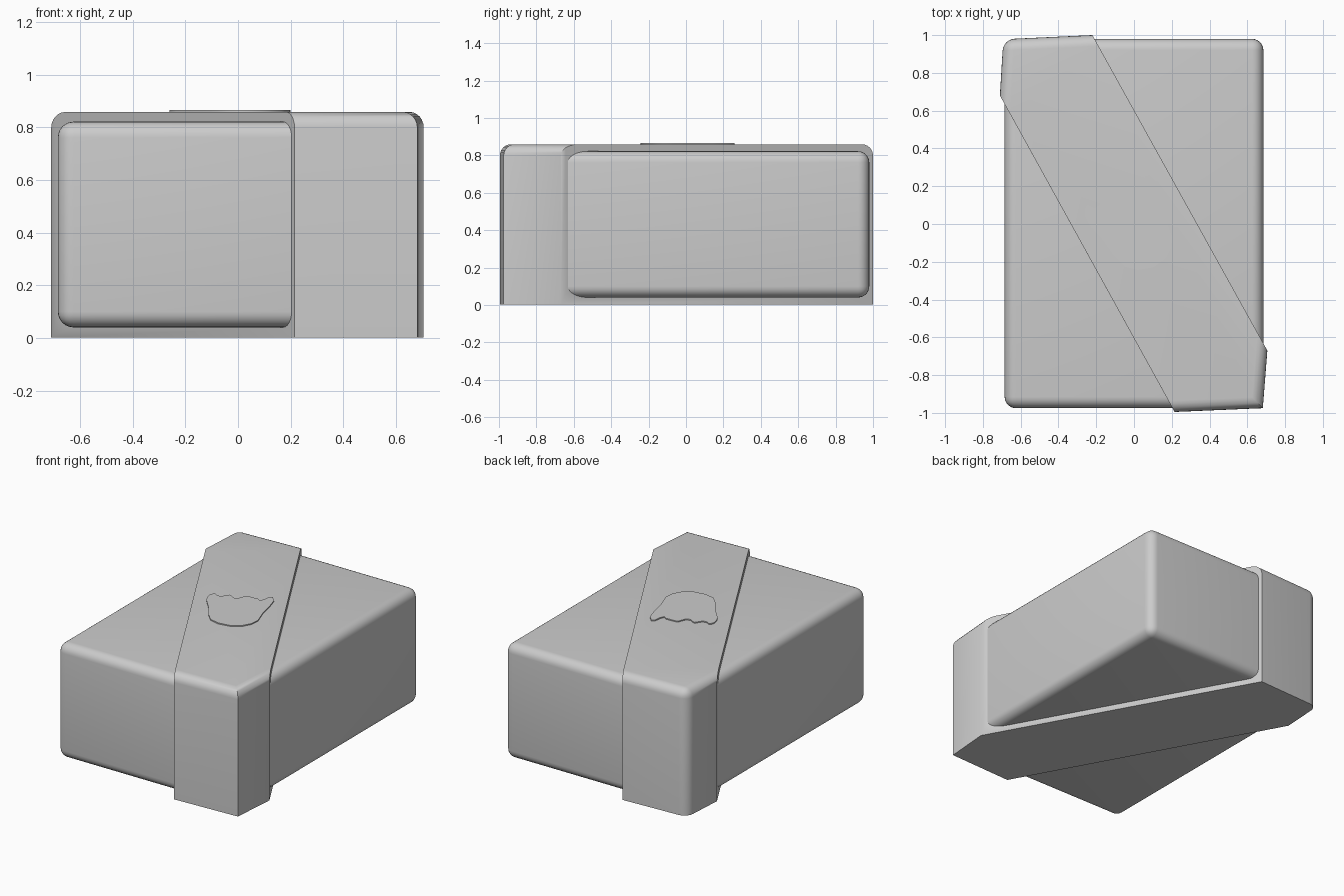
import bpy, bmesh
from mathutils import Vector

if "Cube" in bpy.data.objects:
    bpy.data.objects.remove(bpy.data.objects["Cube"])


def finish(name, bm):
    bmesh.ops.recalc_face_normals(bm, faces=bm.faces)
    me = bpy.data.meshes.new(name)
    bm.to_mesh(me)
    bm.free()
    ob = bpy.data.objects.new(name, me)
    bpy.context.collection.objects.link(ob)
    return ob


def smooth(ob, angle=0.6):
    bpy.ops.object.select_all(action='DESELECT')
    ob.select_set(True)
    bpy.context.view_layer.objects.active = ob
    bpy.ops.object.shade_smooth_by_angle(angle=angle)


def prism(points, z0, z1):
    bm = bmesh.new()
    face = bm.faces.new([bm.verts.new((x, y, z0)) for x, y in points])
    top = bmesh.ops.extrude_face_region(bm, geom=[face])
    moved = [g for g in top['geom'] if isinstance(g, bmesh.types.BMVert)]
    bmesh.ops.translate(bm, verts=moved, vec=(0, 0, z1 - z0))
    if not any(f.normal.z and len(f.verts) == len(points)
               and all(abs(v.co.z - z0) < 1e-6 for v in f.verts) for f in bm.faces):
        bm.faces.new([v for v in bm.verts if abs(v.co.z - z0) < 1e-6])
    return bm


def round_edges(bm, edges, radius):
    bmesh.ops.bevel(bm, geom=edges, offset=radius, segments=6, profile=0.5,
                    affect='EDGES', clamp_overlap=True)


# Rounded carton
bm = prism([(-.685, -.975), (.685, -.975), (.685, .98), (-.685, .98)], .04, .822)
round_edges(bm, bm.edges[:], .06)
box = finish("box", bm)

# Diagonal wrapping band: outer top edges and the back left corner are rounded
outline = [(-.71, .68), (.215, -.995), (.682, -.975),
           (.706, -.67), (-.22, 1.0), (-.692, .978)]
bm = prism(outline, .002, .859)
bm.edges.ensure_lookup_table()
chosen = []
for e in bm.edges:
    a, b = (v.co for v in e.verts)
    mid = (a + b) / 2
    on_top = min(a.z, b.z) > .8
    diagonal = (Vector((a.x, a.y)) - Vector((b.x, b.y))).length > 1
    corner = abs(a.z - b.z) > .5 and mid.x < -.68 and mid.y > .9
    if (on_top and not diagonal) or corner:
        chosen.append(e)
round_edges(bm, chosen, .06)
band = finish("wrapping_band", bm)

# Hollow the band so it hugs the carton
cut = band.modifiers.new("hollow", 'BOOLEAN')
cut.operation = 'DIFFERENCE'
cut.solver = 'EXACT'
cut.object = box
bpy.context.view_layer.objects.active = band
bpy.ops.object.modifier_apply(modifier=cut.name)

# Raised tulip-shaped patch on top
tulip = [(-.26, .075), (-.245, .1), (-.21, .082), (-.185, .095), (-.16, .135),
         (-.14, .13), (-.115, .112), (-.085, .13), (-.065, .18), (-.045, .185),
         (.02, .187), (.042, .172), (.055, .2), (.06, .25), (.08, .26),
         (.115, .225), (.14, .14), (.165, .03), (.2, -.07), (.195, -.13),
         (.165, -.185), (.1, -.23), (.02, -.243), (-.05, -.225),
         (-.105, -.17), (-.16, -.09), (-.235, -.005), (-.255, .035)]
patch = finish("tulip_patch", prism(tulip, .855, .866))

for ob in (box, band, patch):
    smooth(ob)
